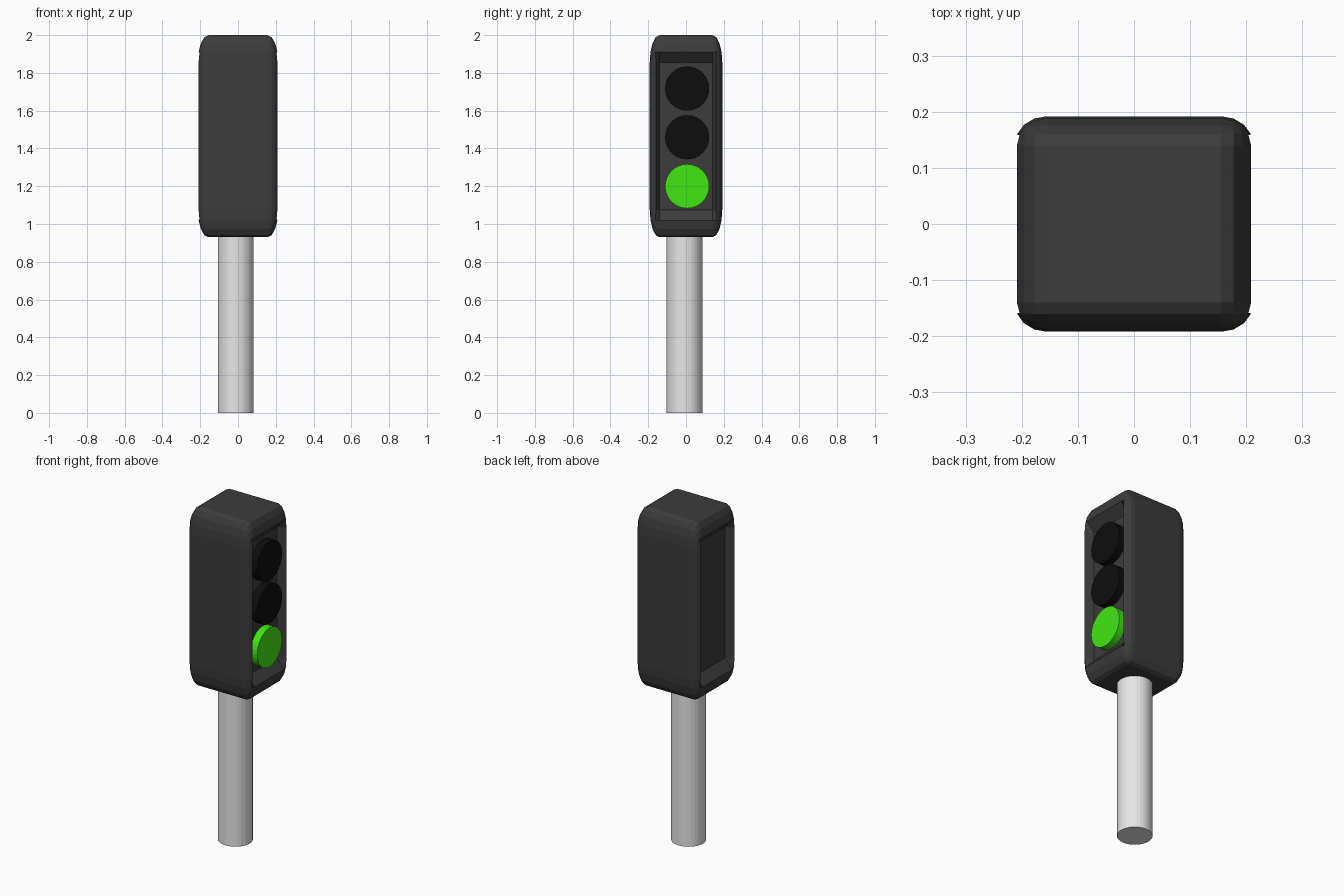
import bpy, bmesh, math
from mathutils import Matrix

old = bpy.data.objects.get("Cube")
if old:
    bpy.data.objects.remove(old, do_unlink=True)


def material(name, rgb):
    m = bpy.data.materials.new(name)
    m.use_nodes = True
    m.diffuse_color = (*rgb, 1)
    m.node_tree.nodes["Principled BSDF"].inputs["Base Color"].default_value = (*rgb, 1)
    return m


charcoal = material("charcoal", (0.045, 0.045, 0.045))
black = material("black", (0.004, 0.004, 0.004))
green = material("bright_green", (0.055, 0.8, 0.006))
grey = material("light_grey", (0.8, 0.8, 0.8))


def add_mesh(name, bm, mat):
    me = bpy.data.meshes.new(name)
    bm.to_mesh(me)
    bm.free()
    me.materials.append(mat)
    ob = bpy.data.objects.new(name, me)
    bpy.context.collection.objects.link(ob)
    return ob


def cylinder(name, radius, depth, centre, mat, along_x=False):
    bm = bmesh.new()
    bmesh.ops.create_cone(bm, cap_ends=True, segments=32, radius1=radius,
                          radius2=radius, depth=depth)
    turn = Matrix.Rotation(math.pi / 2 if along_x else 0, 4, 'Y')
    bmesh.ops.transform(bm, matrix=Matrix.Translation(centre) @ turn, verts=bm.verts)
    return add_mesh(name, bm, mat)


# Housing: rounded cube, both x faces pushed in so the first bevel ring slopes inward
bm = bmesh.new()
bmesh.ops.create_cube(bm, size=1)
bmesh.ops.bevel(bm, geom=bm.edges[:], offset=0.135, segments=4, profile=0.5,
                affect='EDGES', clamp_overlap=True)
for v in bm.verts:
    if abs(v.co.x) > 0.499:
        v.co.x *= 0.75
bmesh.ops.transform(bm, verts=bm.verts,
                    matrix=Matrix.Translation((0, 0, 1.465))
                    @ Matrix.Diagonal((0.426, 0.384, 1.07, 1)))
add_mesh("housing", bm, charcoal)

# Signal lamps on the +x side
for name, z, mat in (("upper_lamp", 1.717, black), ("middle_lamp", 1.459, black),
                     ("lower_lamp", 1.2, green)):
    cylinder(name, 0.117, 0.09, (0.16, 0.006, z), mat, along_x=True)

# Post
cylinder("post", 0.095, 0.98, (-0.012, -0.008, 0.49), grey)
